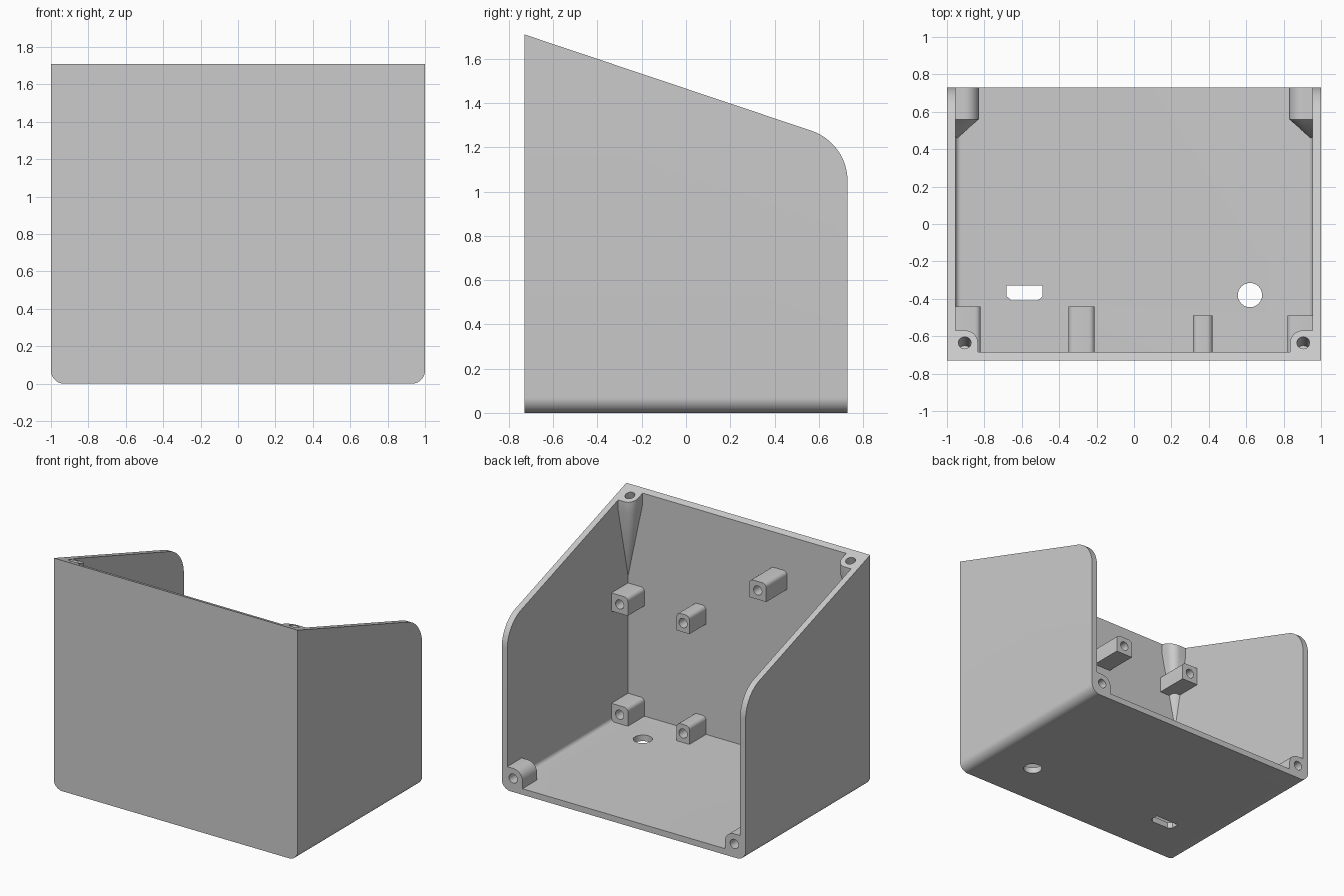
import bpy, bmesh, math
from mathutils import Vector

cube = bpy.data.objects.get("Cube")
if cube:
    bpy.data.objects.remove(cube, do_unlink=True)

grey = bpy.data.materials.new("plain grey")
grey.use_nodes = True
GREY = (0.6, 0.6, 0.6, 1)
grey.diffuse_color = GREY
grey.node_tree.nodes["Principled BSDF"].inputs["Base Color"].default_value = GREY

# Overall sizes
W, D, WALL = 1.0, 0.73, 0.045
IN_X, IN_Y = W - WALL, -D + WALL
TOP = 1.71
SLOPE = math.radians(18.55)


def rim(y):
    return TOP - math.tan(SLOPE) * (y + D)


def arc(cx, cy, r, start, end, steps=10):
    angles = [math.radians(start + (end - start) * i / steps) for i in range(steps + 1)]
    return [(cx + r * math.cos(a), cy + r * math.sin(a)) for a in angles]


def hull(name, points):
    """Convex solid around the points, with flat regions merged."""
    bm = bmesh.new()
    for p in points:
        bm.verts.new(p)
    bmesh.ops.remove_doubles(bm, verts=bm.verts, dist=1e-5)
    res = bmesh.ops.convex_hull(bm, input=bm.verts)
    loose = [v for v in bm.verts if not v.link_faces]
    bmesh.ops.delete(bm, geom=loose, context='VERTS')
    bmesh.ops.dissolve_limit(bm, angle_limit=math.radians(0.5),
                             verts=bm.verts, edges=bm.edges)
    bmesh.ops.recalc_face_normals(bm, faces=bm.faces)
    mesh = bpy.data.meshes.new(name)
    bm.to_mesh(mesh)
    bm.free()
    mesh.materials.append(grey)
    obj = bpy.data.objects.new(name, mesh)
    bpy.context.collection.objects.link(obj)
    return obj


def along_y(profile, y0, y1):
    return [(x, y, z) for y in (y0, y1) for x, z in profile]


def hole(centre, direction, r, depth):
    """Round cutter that starts just outside the surface at centre."""
    d = Vector(direction).normalized()
    rot = d.to_track_quat('Z', 'Y')
    c = Vector(centre)
    return hull("hole_cutter", [c + d * t + rot @ Vector((x, y, 0))
                for t in (-0.05, depth) for x, y in arc(0, 0, r, 0, 360, 24)])


def boolean(obj, cutter, operation='DIFFERENCE'):
    mod = obj.modifiers.new("cut", 'BOOLEAN')
    mod.object, mod.operation, mod.solver = cutter, operation, 'EXACT'
    bpy.context.view_layer.objects.active = obj
    bpy.ops.object.modifier_apply(modifier=mod.name)
    bpy.data.objects.remove(cutter, do_unlink=True)


def smooth(obj):
    bpy.ops.object.select_all(action='DESELECT')
    obj.select_set(True)
    bpy.context.view_layer.objects.active = obj
    bpy.ops.object.shade_smooth_by_angle(angle=math.radians(30))


def round_bottom(half, low, high, r):
    return ([(-half, high), (half, high)] + arc(-half + r, low + r, r, 180, 270)
            + arc(half - r, low + r, r, 270, 360))


# Case shell: rounded floor edges, sloped side walls, open top and back
case = hull("case_shell", along_y(round_bottom(W, 0, 2, 0.07), -D, D))
boolean(case, hull("cavity", along_y(round_bottom(IN_X, WALL, 3, 0.03), IN_Y, 2)))
R = 0.24
arc_z = rim(D - R + R * math.sin(SLOPE)) - R * math.cos(SLOPE)
side = [(-D, -1), (D, -1), (-D, TOP)] + arc(D - R, arc_z, R, 0, 90 - math.degrees(SLOPE), 16)
boolean(case, hull("side_profile", [(x, y, z) for x in (-2, 2) for y, z in side]),
        'INTERSECT')

# Floor openings: round jack hole and chamfered plug slot
boolean(case, hole((0.62, -0.38, 0), (0, 0, 1), 0.065, 0.2))
slot = [(dx * s - 0.585, y) for s in (-1, 1)
        for dx, y in ((0.097, -0.33), (0.097, -0.385), (0.07, -0.41))]
boolean(case, hull("slot_cutter", [(x, y, z) for z in (-0.1, 0.2) for x, y in slot]))
smooth(case)

# Screw bosses in the corners, each tapering back into its corner
for s, label in ((1, "left"), (-1, "right")):
    # upper boss, flush with the sloped rim
    plan = [(IN_X, IN_Y), (IN_X, -0.57), (0.835, IN_Y)] + arc(0.9, -0.635, 0.065, 90, 180)
    pts = [(s * x, y, rim(y) - drop) for drop in (0, 0.08) for x, y in plan]
    boss = hull("upper_screw_boss_" + label, pts + [(s * IN_X, IN_Y, 1.05)])
    boolean(boss, hole((s * 0.905, -0.635, rim(-0.635)),
                       (0, -math.sin(SLOPE), -math.cos(SLOPE)), 0.034, 0.15))
    smooth(boss)

    # lower boss, flush with the open back
    end = [(IN_X, WALL), (IN_X, 0.175), (0.83, WALL)] + arc(0.905, 0.1, 0.075, 90, 180)
    pts = along_y([(s * x, z) for x, z in end], 0.56, D)
    boss = hull("lower_screw_boss_" + label, pts + [(s * IN_X, 0.45, WALL)])
    boolean(boss, hole((s * 0.907, D, 0.1), (0, -1, 0), 0.034, 0.14))
    smooth(boss)

# Board standoffs on the inside of the front wall
SINK = 0.035


def standoff(name, x0, x1, z, y_end):
    hole_x = (max(x0, -IN_X) + min(x1, IN_X)) / 2
    r, h = 0.03, 0.067
    end = ([(x0, z - h), (x1, z - h)] + arc(x0 + r, z + h - r, r, 90, 180, 6)
           + arc(x1 - r, z + h - r, r, 0, 90, 6))
    post = hull(name, along_y(end, IN_Y, y_end))
    boolean(post, hole((hole_x, y_end, z), (0, -1, 0), 0.034, 0.16))
    smooth(post)


for z, level in ((0.93, "upper"), (0.112, "lower")):
    standoff(level + "_standoff_inner", 0.315, 0.42, z, -0.49)
    standoff(level + "_standoff_outer", 0.82, IN_X + SINK, z, -0.49)
standoff("high_standoff_inner", -0.35, -0.21, 1.365, -0.44)
standoff("high_standoff_outer", -IN_X - SINK, -0.82, 1.365, -0.44)
